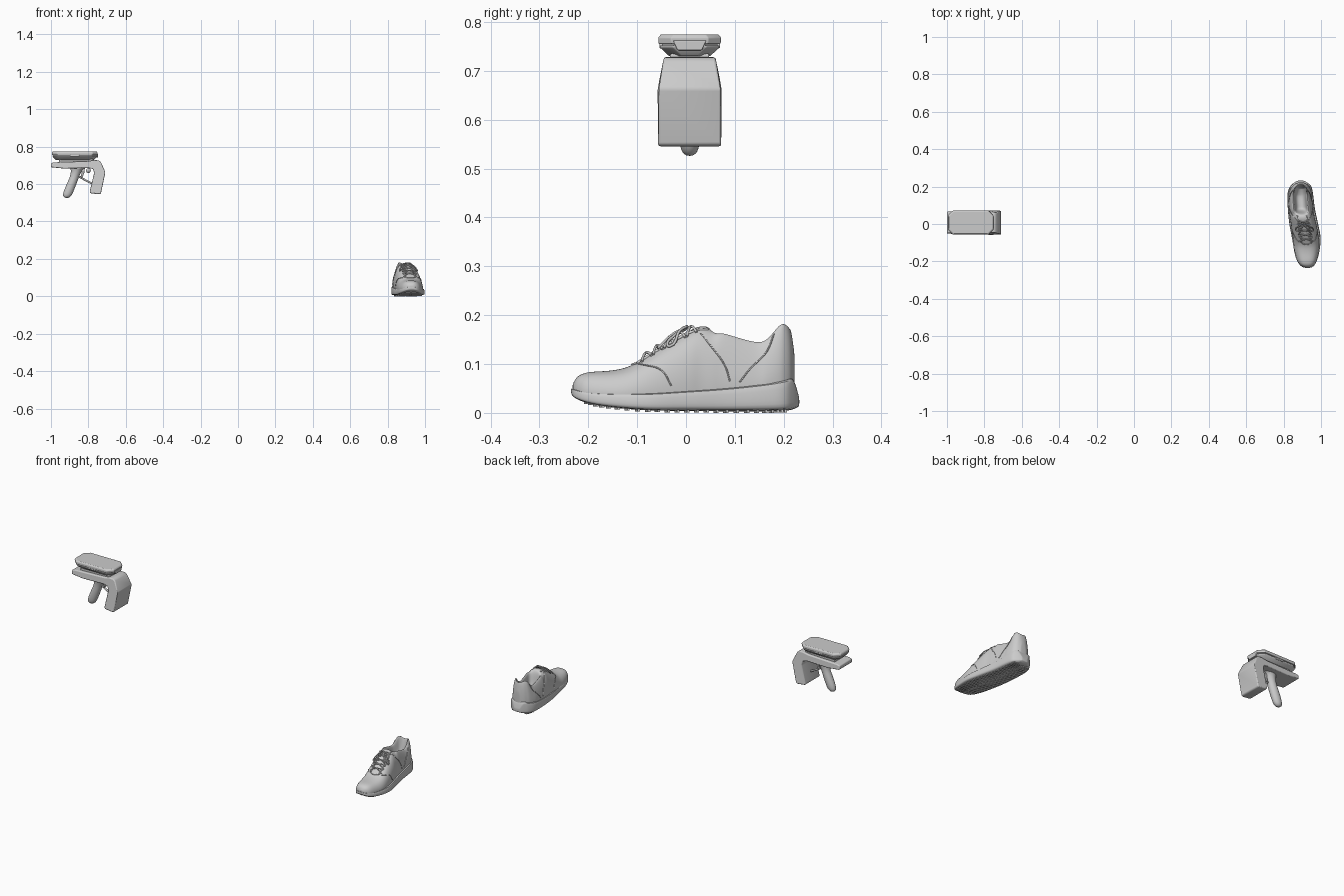
import bpy, bmesh, math
from mathutils import Vector

if "Cube" in bpy.data.objects:
    bpy.data.objects.remove(bpy.data.objects["Cube"])

CY = 0.0075  # middle of the scanner across y


def finish(name, bm, bevel=0, subsurf=0, angle=40):
    bmesh.ops.recalc_face_normals(bm, faces=bm.faces)
    me = bpy.data.meshes.new(name)
    bm.to_mesh(me)
    bm.free()
    ob = bpy.data.objects.new(name, me)
    bpy.context.collection.objects.link(ob)
    bpy.ops.object.select_all(action='DESELECT')
    ob.select_set(True)
    bpy.context.view_layer.objects.active = ob
    bpy.ops.object.shade_smooth_by_angle(angle=math.radians(angle))
    if bevel:
        m = ob.modifiers.new("bevel", 'BEVEL')
        m.width, m.segments, m.limit_method = bevel, 3, 'ANGLE'
    if subsurf:
        m = ob.modifiers.new("subsurf", 'SUBSURF')
        m.levels = m.render_levels = subsurf
    return ob


def loft(name, rows, closed=True, **kw):
    bm = bmesh.new()
    vs = [[bm.verts.new(p) for p in r] for r in rows]
    n = len(rows[0])
    for a, b in zip(vs, vs[1:]):
        for i in range(n if closed else n - 1):
            j = (i + 1) % n
            bm.faces.new((a[i], a[j], b[j], b[i]))
    bm.faces.new(vs[0])
    bm.faces.new(vs[-1])
    return finish(name, bm, **kw)


def tube(name, pts, r, cyclic=False):
    cu = bpy.data.curves.new(name, 'CURVE')
    cu.dimensions, cu.bevel_depth, cu.bevel_resolution = '3D', r, 2
    cu.resolution_u, cu.use_fill_caps = 5, True
    sp = cu.splines.new('BEZIER')
    sp.bezier_points.add(len(pts) - 1)
    for b, p in zip(sp.bezier_points, pts):
        b.co = p
        b.handle_left_type = b.handle_right_type = 'AUTO'
    sp.use_cyclic_u = cyclic
    ob = bpy.data.objects.new(name, cu)
    bpy.context.collection.objects.link(ob)


def prism(name, prof, half, bevel, taper=None):
    rows = []
    for s in (-1, 1):
        rows.append([(x, CY + s * half * (taper(z) if taper else 1), z) for x, z in prof])
    return loft(name, rows, bevel=bevel)


def smooth(keys, n):
    # Catmull-Rom through rows of station values
    out = []
    for k in range(len(keys) - 1):
        p = [keys[max(0, min(len(keys) - 1, k + d))] for d in (-1, 0, 1, 2)]
        for s in range(n):
            t = s / n
            out.append([0.5 * (2 * b + (c - a) * t + (2 * a - 5 * b + 4 * c - d) * t * t
                               + (3 * b - a - 3 * c + d) * t ** 3) for a, b, c, d in zip(*p)])
    return out + [list(keys[-1])]


# ---------- shoe sole: y, left x, right x, bottom z, top z
SOLE = smooth([(-.235, .918, .938, .040, .050), (-.228, .897, .957, .031, .048),
               (-.205, .876, .974, .021, .043), (-.16, .859, .989, .012, .040),
               (-.08, .845, .999, .005, .040), (0, .83, .985, .004, .045),
               (.08, .822, .968, .003, .051), (.16, .82, .958, .003, .060),
               (.2, .834, .949, .004, .067), (.219, .853, .93, .007, .069),
               (.232, .875, .908, .014, .030)], 4)


def sole_row(s):
    y, l, r, b, t = s
    h, c, w = t - b, (l + r) / 2, (r - l) / 2
    sec = [(.9, 0), (.97, .12), (1, .35), (.98, .75), (.95, .96), (.85, 1)]
    sec += [(-u, v) for u, v in reversed(sec)]
    return [(c + u * w, y, b + v * h) for u, v in sec]


loft("shoe_sole", [sole_row(s) for s in SOLE], subsurf=1, angle=60)

# tread bars under the sole
bm = bmesh.new()
for y, l, r, b, t in SOLE[8:-8]:
    c, w = (l + r) / 2, (r - l) / 2 * .8
    for s in (-1, 1):
        ps = [(c + s * .006, y - .004), (c + s * w, y + .002), (c + s * w, y + .007), (c + s * .006, y + .001)]
        lo = [bm.verts.new((px, py, b - .003)) for px, py in ps]
        hi = [bm.verts.new((px, py, b + .003)) for px, py in ps]
        bm.faces.new(lo)
        for i in range(4):
            bm.faces.new((lo[i], lo[i - 1], hi[i - 1], hi[i]))
finish("shoe_tread", bm)

# ---------- shoe upper: y, left x, right x, base z, top z, collar openness
UPPER = smooth([(-.232, .915, .94, .045, .058, 0), (-.222, .893, .958, .04, .074, 0),
                (-.2, .876, .973, .035, .083, 0), (-.15, .860, .985, .03, .087, 0),
                (-.11, .855, .989, .03, .098, 0), (-.06, .848, .985, .03, .130, 0),
                (0, .84, .974, .035, .164, 0), (.03, .835, .966, .035, .177, 0),
                (.055, .832, .962, .035, .173, .1), (.08, .829, .958, .04, .164, 1),
                (.14, .826, .951, .04, .147, 1), (.165, .829, .949, .045, .152, 1),
                (.19, .838, .943, .05, .180, 1), (.203, .848, .936, .05, .188, .5),
                (.214, .86, .925, .055, .172, 0), (.222, .878, .908, .055, .12, 0)], 4)
CLOSED = [(1, 0), (1.02, .2), (.98, .42), (.88, .65), (.72, .82), (.58, .9), (.43, .96), (.28, .985), (.14, 1), (0, 1)]
OPEN = [(1, 0), (1.02, .2), (.96, .45), (.84, .75), (.70, .95), (.62, 1), (.54, .95), (.47, .62), (.36, .3), (0, .25)]


def upper_half(s, side):
    y, l, r, b, t, o = s
    o = max(0, min(1, o))
    c, w = (l + r) / 2, (r - l) / 2
    return [Vector((c + side * w * (a[0] * (1 - o) + q[0] * o), y,
                    b + (t - b) * (a[1] * (1 - o) + q[1] * o))) for a, q in zip(CLOSED, OPEN)]


loft("shoe_upper", [upper_half(s, -1) + upper_half(s, 1)[-2::-1] for s in UPPER],
     closed=False, subsurf=1, angle=80)


def on_upper(y, side, i, lift=0):
    # point on the upper at length y and section index i
    k = max(j for j in range(len(UPPER) - 1) if UPPER[j][0] <= y)
    a, b = UPPER[k], UPPER[k + 1]
    f = (y - a[0]) / (b[0] - a[0])
    pts = upper_half([p + (q - p) * f for p, q in zip(a, b)], side)
    j = min(int(i), 8)
    return pts[j].lerp(pts[j + 1], i - j) + Vector((0, -lift * .4, lift))


# eyestays, collar roll and panel seams following the upper
for side, tag in ((-1, "left"), (1, "right")):
    tube("eyestay_" + tag, [on_upper(y, side, 6.3) for y in (-.1, -.07, -.03, .01, .045)], .0035)
    tube("quarter_seam_" + tag, [on_upper(y, side, i) for y, i in ((-.1, 6), (-.085, 4), (-.05, 2.5), (-.03, 1))], .0016)
    tube("heel_seam_" + tag, [on_upper(y, side, i) for y, i in ((.18, 4), (.165, 3), (.13, 2), (.11, 1))], .0016)
    tube("side_seam_" + tag, [on_upper(y, side, i) for y, i in ((.03, 5), (.05, 3.5), (.08, 2), (.09, 1))], .0016)
tube("throat_seam", [on_upper(-.1, -1, 6.3), on_upper(-.108, -1, 8), on_upper(-.108, 1, 8), on_upper(-.1, 1, 6.3)], .003)

# laces crossing the instep
for k in range(5):
    y = -.09 + k * .023
    for side in (-1, 1):
        tube("lace", [on_upper(y, side, 5.4, .001), on_upper(y + .006, side, 7.3, .005),
                      on_upper(y + .014, -side, 7.3, .005), on_upper(y + .02, -side, 5.4, .001)], .0028)
# bow: two loops and two loose ends from the knot
for side in (-1, 1):
    knot = on_upper(.004, side, 8.9, .008)
    tube("bow_loop", [knot, on_upper(-.008, side, 6.5, .012), on_upper(-.03, side, 4.2, .008),
                      on_upper(-.035, side, 4.9, .008), on_upper(-.018, side, 7, .008)], .003, True)
    tube("bow_end", [knot, on_upper(-.02, side, 7.4, .011), on_upper(-.055, side, 5.4, .007)], .0026)

# ---------- scanner terminal: z, half length, half width
def octagon(z, hx, hy, ch=.026):
    q = [(hx, hy - ch), (hx - ch, hy)]
    q += [(-x, y) for x, y in reversed(q)]
    q += [(-x, -y) for x, y in q]
    return [(-.873 + x, CY + y, z) for x, y in q]


loft("terminal_body", [octagon(*a) for a in ((.73, .104, .042), (.747, .118, .06), (.752, .119, .061))], bevel=.002)
loft("terminal_seam", [octagon(z, .115, .057) for z in (.748, .76)])
loft("terminal_top", [octagon(*a) for a in ((.755, .121, .0635), (.768, .122, .064), (.7745, .117, .059))], bevel=.002)

# scan window in the front end, and corner buttons
loft("scan_window", [[(x, CY + y, z) for y, z in ((-.034, .762), (.034, .762), (.025, .742), (-.025, .742))]
                     for x in (-.77, -.7495)], bevel=.002)
for side in (-1, 1):
    bm = bmesh.new()
    bmesh.ops.create_cube(bm, size=1)
    for v in bm.verts:
        v.co = Vector((-.873 + v.co.x * .05, CY + side * .056 + v.co.y * .012, .751 + v.co.z * .01))
    finish("side_button", bm, bevel=.002)

# sled with the down-turned front housing
prism("sled_and_front_housing",
      [(-1, .690), (-1, .711), (-.985, .716), (-.80, .722), (-.77, .728), (-.745, .727), (-.733, .718),
       (-.709, .663), (-.733, .549), (-.742, .545), (-.79, .551), (-.793, .56), (-.769, .66),
       (-.776, .681), (-.80, .686), (-.93, .683)],
      .0645, .006, lambda z: 1 if z < .667 else 1 - .18 * (z - .667) / .06)
prism("cradle_neck", [(-.96, .705), (-.77, .705), (-.775, .735), (-.955, .735)], .04, .003)

# pistol grip: centre x, z, half length, half width
rows = []
for x, z, a, b in smooth([(-.853, .69, .045, .035), (-.86, .675, .034, .028), (-.872, .645, .027, .023),
                          (-.886, .61, .028, .023), (-.902, .57, .029, .022), (-.911, .543, .025, .019),
                          (-.914, .531, .016, .013), (-.914, .526, .006, .005)], 2):
    ring = [i * math.tau / 20 for i in range(20)]
    rows.append([(x + a * math.cos(t), CY + b * math.sin(t), z + .2 * a * math.cos(t) * (z < .68)
                  * min(1, (z - .524) / .03)) for t in ring])
loft("pistol_grip", rows, subsurf=1, angle=60)

# trigger and strap between the grip and the front housing
prism("trigger", [(-.838, .69), (-.818, .69), (-.822, .66), (-.832, .635), (-.842, .637), (-.836, .66)], .011, .003)
tube("trigger_guard", [(-.865, CY, .648), (-.835, CY, .632), (-.805, CY, .615), (-.78, CY, .603)], .005)
bm = bmesh.new()
bmesh.ops.create_uvsphere(bm, u_segments=16, v_segments=10, radius=.013)
bmesh.ops.translate(bm, verts=bm.verts, vec=(-.80, CY, .672))
finish("trigger_lug", bm)
